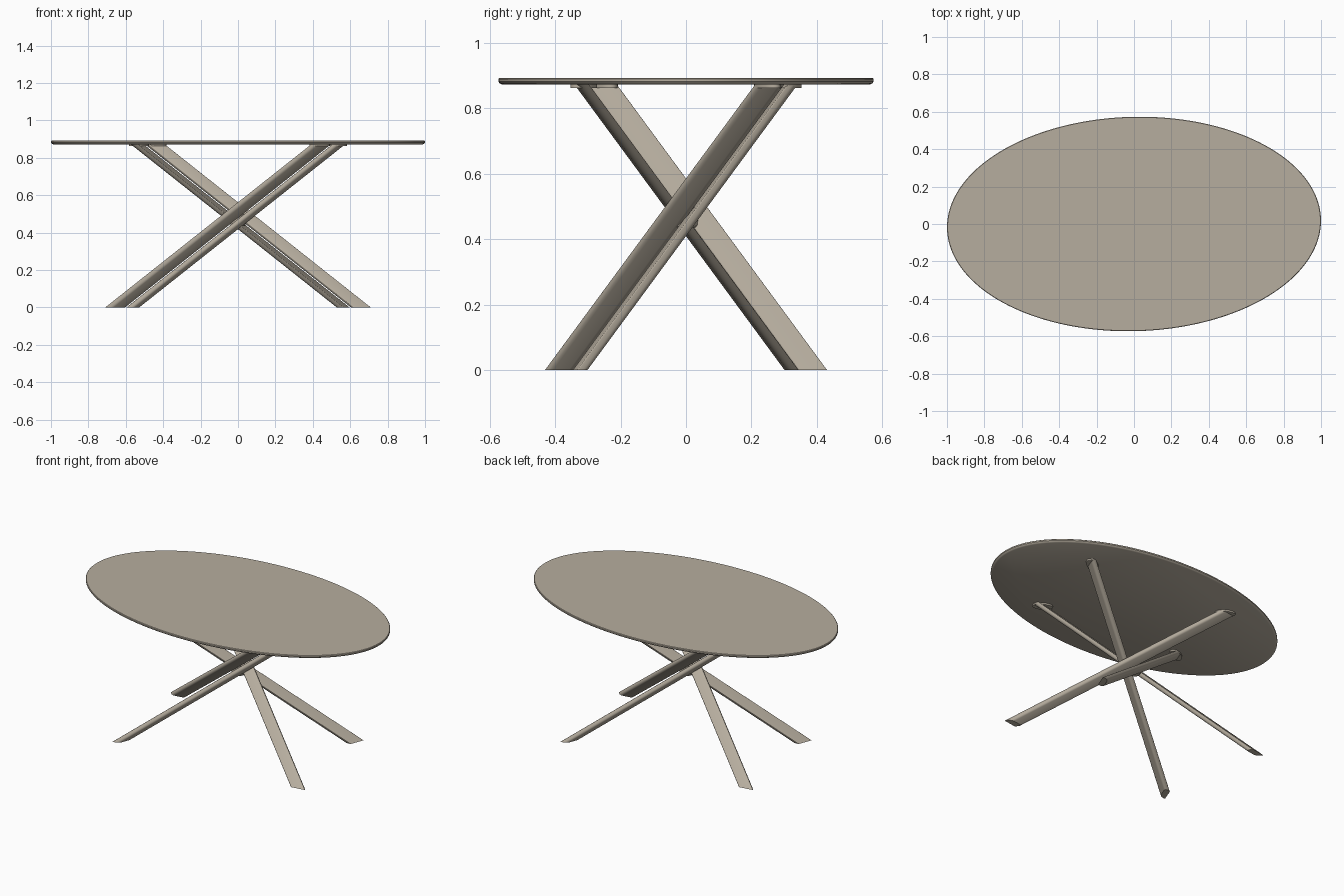
import bpy, bmesh, math

cube = bpy.data.objects.get("Cube")
if cube:
    bpy.data.objects.remove(cube, do_unlink=True)

# One warm taupe finish for the whole table
taupe = bpy.data.materials.new("warm_taupe")
taupe.use_nodes = True
colour = (0.47, 0.42, 0.345, 1)
taupe.diffuse_color = colour
bsdf = taupe.node_tree.nodes["Principled BSDF"]
bsdf.inputs["Base Color"].default_value = colour
bsdf.inputs["Roughness"].default_value = 0.6

UNDERSIDE = 0.872           # height where the legs meet the top
LEAN = (1.263, 0.736)       # horizontal run of a leg per unit of height
HEADING = math.atan2(LEAN[1], LEAN[0])
PITCH = math.atan(1 / math.hypot(*LEAN))


def loft(name, rings):
    """Bridge equal rings of points and cap both ends."""
    bm = bmesh.new()
    loops = [[bm.verts.new(p) for p in ring] for ring in rings]
    for low, high in zip(loops, loops[1:]):
        for i in range(len(low)):
            j = (i + 1) % len(low)
            bm.faces.new((low[i], low[j], high[j], high[i]))
    bm.faces.new(loops[0][::-1])
    bm.faces.new(loops[-1])
    bmesh.ops.recalc_face_normals(bm, faces=bm.faces)
    mesh = bpy.data.meshes.new(name)
    bm.to_mesh(mesh)
    bm.free()
    mesh.materials.append(taupe)
    obj = bpy.data.objects.new(name, mesh)
    bpy.context.collection.objects.link(obj)
    bpy.ops.object.select_all(action='DESELECT')
    obj.select_set(True)
    bpy.context.view_layer.objects.active = obj
    bpy.ops.object.shade_smooth_by_angle(angle=math.radians(35))
    return obj


def ellipse(rx, ry, z, count, centre=(0, 0), turn=0.0):
    pts = []
    for i in range(count):
        t = 2 * math.pi * i / count
        x, y = rx * math.cos(t), ry * math.sin(t)
        pts.append((centre[0] + x * math.cos(turn) - y * math.sin(turn),
                    centre[1] + x * math.sin(turn) + y * math.cos(turn), z))
    return pts


def bar_section(width, thick, steps=5):
    """Flat bar: crisp upper edges, softly rounded lower edges."""
    pts = []
    for k, (sx, sy, r) in enumerate([(1, 1, 0.004), (-1, 1, 0.004),
                                     (-1, -1, 0.016), (1, -1, 0.016)]):
        cx, cy = sx * (width / 2 - r), sy * (thick / 2 - r)
        for i in range(steps + 1):
            a = math.pi / 2 * (k + i / steps)
            pts.append((cx + r * math.cos(a), cy + r * math.sin(a)))
    return pts


# Oval top with a bevelled lower edge
loft("table_top", [ellipse(1 - inset, 0.573 - inset, z, 160, turn=0.026)
                   for z, inset in [(UNDERSIDE, 0.012), (0.876, 0.004), (0.881, 0),
                                    (0.889, 0), (0.892, 0.003)]])

# Four slanted flat bars, each twisted about its own length
TWIST = math.radians(35)
section = bar_section(0.071, 0.028)


def leg(name, foot, angle, flip):
    out = (math.cos(angle), math.sin(angle))
    side = (-out[1], out[0])
    rise = math.hypot(*LEAN)
    rings = []
    for z in (0, UNDERSIDE):
        ring = []
        for l, s in section:
            u = (l * math.sin(TWIST) + s * math.cos(TWIST)) / math.sin(PITCH) - rise * z
            v = l * math.cos(TWIST) - s * math.sin(TWIST)
            ring.append((flip * (foot[0] + out[0] * u + side[0] * v),
                         flip * (foot[1] + out[1] * u + side[1] * v), z))
        rings.append(ring)
    loft(name, rings)
    # Small fixing plate under the top
    reach = rise * (UNDERSIDE - 0.01)
    top = (flip * (foot[0] - out[0] * reach), flip * (foot[1] - out[1] * reach))
    loft(name + "_fixing_plate",
         [ellipse(0.06, 0.032, z, 32, top, angle) for z in (0.862, UNDERSIDE + 0.002)])


for foot, angle, names in [
        ((0.653, -0.322), -HEADING, ("front_left_leg", "back_right_leg")),
        ((0.56, 0.385), HEADING, ("back_left_leg", "front_right_leg"))]:
    for name, flip in zip(names, (1, -1)):
        leg(name, foot, angle, flip)

# Hub that joins the bars where they cross
loft("centre_hub", [ellipse(r, r * 0.9, z, 32)
                    for z, r in [(0.435, 0.036), (0.44, 0.04), (0.5, 0.04)]])
